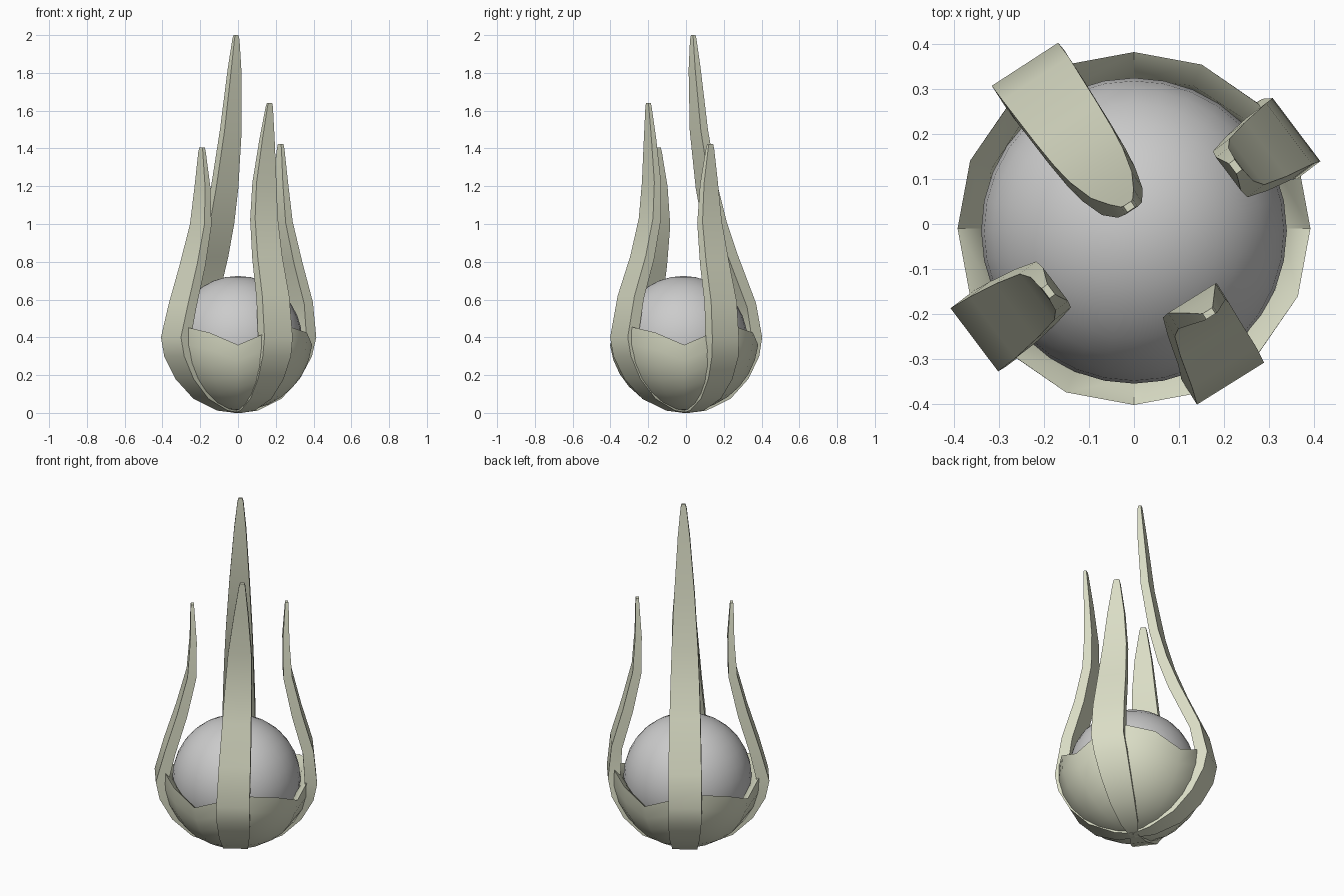
import bpy, math
from math import cos, sin, radians
from mathutils import Vector

if "Cube" in bpy.data.objects:
    bpy.data.objects.remove(bpy.data.objects["Cube"])

bone = bpy.data.materials.new("pale_bone")
bone.diffuse_color = (0.70, 0.72, 0.56, 1)
bone.use_nodes = True
bone.node_tree.nodes["Principled BSDF"].inputs["Base Color"].default_value = bone.diffuse_color


def make_object(name, verts, faces, angle):
    mesh = bpy.data.meshes.new(name)
    mesh.from_pydata(verts, [], faces)
    mesh.materials.append(bone)
    obj = bpy.data.objects.new(name, mesh)
    bpy.context.collection.objects.link(obj)
    bpy.ops.object.select_all(action='DESELECT')
    obj.select_set(True)
    bpy.context.view_layer.objects.active = obj
    bpy.ops.object.mode_set(mode='EDIT')
    bpy.ops.mesh.select_all(action='SELECT')
    bpy.ops.mesh.normals_make_consistent(inside=False)
    bpy.ops.object.mode_set(mode='OBJECT')
    bpy.ops.object.shade_smooth_by_angle(angle=radians(angle))


# Orb held by the claw
bpy.ops.mesh.primitive_uv_sphere_add(segments=32, ring_count=16, radius=0.34,
                                     location=(0, -0.015, 0.385))
bpy.context.object.name = "orb"
bpy.ops.object.shade_smooth()


# Bowl: thick half shell, rim dipping between the prongs and sloping inward
def bowl():
    n, rings = 16, 7
    rim = (0.36, 0.425, 0.455, 0.425)
    verts, faces = [], []
    for radius, drop in ((0.395, 0), (0.345, 0.05)):
        base = len(verts)
        verts.append((0, -0.01, 0.405 - radius))
        for k in range(1, rings + 1):
            for i in range(n):
                top = math.asin((rim[i % 4] - drop - 0.405) / radius)
                lat = -math.pi / 2 + (top + math.pi / 2) * k / rings
                a = 2 * math.pi * i / n
                verts.append((radius * cos(lat) * cos(a),
                              radius * cos(lat) * sin(a) - 0.01,
                              0.405 + radius * sin(lat)))
        for i in range(n):
            j = (i + 1) % n
            faces.append((base, base + 1 + i, base + 1 + j))
            for k in range(rings - 1):
                p, q = base + 1 + k * n, base + 1 + (k + 1) * n
                faces.append((p + i, p + j, q + j, q + i))
    size = 1 + rings * n
    for i in range(n):
        j = (i + 1) % n
        o = size - n
        faces.append((o + i, o + j, o + size + j, o + size + i))
    make_object("bowl", verts, faces, 40)


bowl()

# Lower prong curve, shared: (outer radius, z, half width, thickness)
LOWER = [(0.0, 0.0, 0.022, 0.03), (0.10, 0.012, 0.045, 0.035),
         (0.24, 0.075, 0.066, 0.045), (0.345, 0.18, 0.08, 0.055),
         (0.41, 0.30, 0.088, 0.06), (0.43, 0.40, 0.088, 0.065)]


# Prong: tapering rectangular section swept up a curve
def prong(name, angle, scale, base_shift, tip_shift, upper):
    path = [(r * scale, z, w, t) for r, z, w, t in LOWER] + upper
    out = Vector((cos(radians(angle)), sin(radians(angle)), 0))
    side = Vector((-out.y, out.x, 0))
    height = path[-1][1]
    verts, faces = [], []
    for i, (r, z, w, t) in enumerate(path):
        a, b = path[max(i - 1, 0)], path[min(i + 1, len(path) - 1)]
        d = Vector((b[0] - a[0], b[1] - a[1])).normalized()
        if i in (0, len(path) - 1):
            d = Vector((1, 0)) if i == 0 else Vector((0, 1))
        f = max(0, (z - 0.4) / (height - 0.4))
        shift = base_shift * min(1, z / 0.4) + (tip_shift - base_shift) * f
        for depth, s in ((0, -1), (0, 1), (t, 1), (t, -1)):
            p = out * (r - d.y * depth) + side * (shift + s * w)
            verts.append((p.x, p.y, z + d.x * depth))
    for i in range(len(path) - 1):
        for k in range(4):
            m = (k + 1) % 4
            faces.append((4 * i + k, 4 * i + m, 4 * i + 4 + m, 4 * i + 4 + k))
    e = len(verts) - 4
    faces += [(0, 1, 2, 3), (e, e + 1, e + 2, e + 3)]
    make_object(name, verts, faces, 35)


prong("tall_back_prong", 123, 1.0, 0.01, -0.012, [
    (0.39, 0.58, 0.088, 0.06), (0.27, 0.85, 0.082, 0.06), (0.205, 1.02, 0.077, 0.055),
    (0.155, 1.2, 0.07, 0.05), (0.10, 1.5, 0.054, 0.045),
    (0.066, 1.82, 0.032, 0.035), (0.048, 1.98, 0.016, 0.02), (0.046, 2.0, 0.01, 0.016)])

prong("front_prong", -58, 0.965, -0.006, 0.036, [
    (0.375, 0.62, 0.084, 0.06), (0.305, 0.83, 0.077, 0.055), (0.26, 1.03, 0.071, 0.05),
    (0.25, 1.22, 0.062, 0.042), (0.258, 1.45, 0.038, 0.03),
    (0.265, 1.62, 0.017, 0.018), (0.265, 1.64, 0.012, 0.015)])

side_upper = [(0.39, 0.58, 0.085, 0.058), (0.325, 0.79, 0.076, 0.055),
              (0.27, 1.0, 0.064, 0.047), (0.255, 1.2, 0.046, 0.035),
              (0.252, 1.38, 0.02, 0.02), (0.25, 1.405, 0.014, 0.016)]
prong("left_prong", 217, 1.02, -0.008, 0.005, side_upper)
prong("right_prong", 37, 0.965, -0.05, -0.034,
      [(r * 0.94 + 0.03, z * 1.013, w, t) for r, z, w, t in side_upper])
